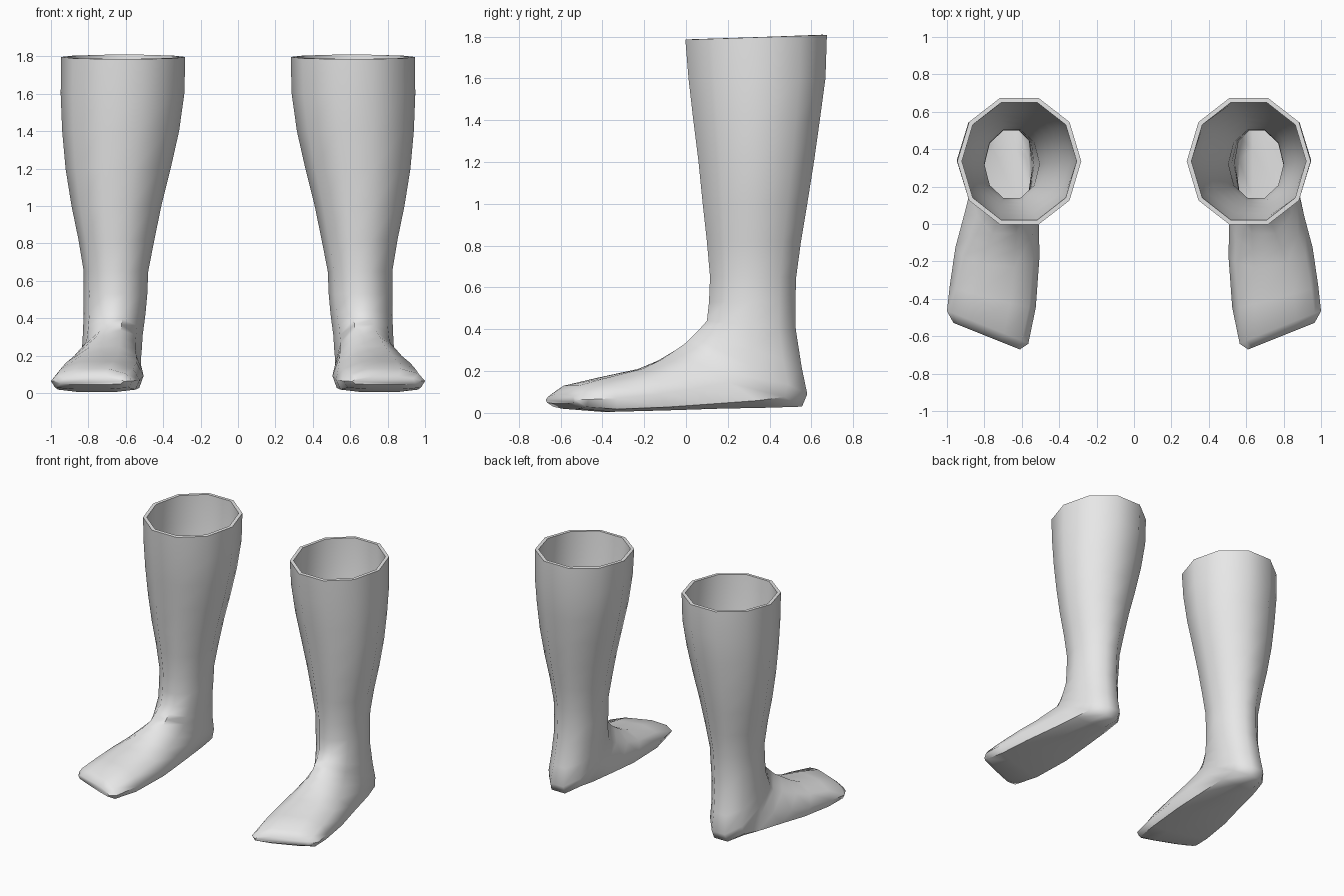
import bpy, bmesh, math
from mathutils import Vector

if "Cube" in bpy.data.objects:
    bpy.data.objects.remove(bpy.data.objects["Cube"], do_unlink=True)

grey = bpy.data.materials.new("plain_grey")
grey.use_nodes = True
COLOUR = (0.8, 0.8, 0.8, 1)
grey.diffuse_color = COLOUR
grey.node_tree.nodes["Principled BSDF"].inputs["Base Color"].default_value = COLOUR

# Leg sections: height, inner x, outer x, front y, back y
LEG = [
    (1.60, .287, .948, .012, .667),
    (1.40, .315, .94, .035, .64),
    (1.20, .36, .922, .06, .612),
    (1.00, .41, .89, .08, .58),
    (0.82, .447, .853, .10, .55),
    (0.65, .48, .825, .115, .527),
    (0.53, .485, .825, .11, .523),
]
# Foot sections: inner x, outer x, top (y, z), bottom (y, z), flatness, toe slant
FOOT = [
    (.495, .825, (.10, .44), (.525, .40), 0, 0),
    (.51, .83, (.06, .395), (.553, .22), .1, 0),
    (.515, .835, (.03, .365), (.58, .09), .2, 0),
    (.52, .84, (.0, .335), (.555, .03), .35, 0),
    (.518, .87, (-.05, .30), (.40, .025), .6, 0),
    (.51, .91, (-.13, .25), (.15, .02), .8, .05),
    (.505, .955, (-.22, .21), (-.10, .012), 1, .1),
    (.525, .985, (-.40, .168), (-.38, .005), 1, .25),
    (.565, 1.0, (-.55, .13), (-.555, .02), 1, .4),
    (.61, .965, (-.60, .088), (-.60, .045), 1, .4),
]
# Half outline from top to bottom: (sideways, depth) for round and flat-soled
ROUND = [(.31, 1), (.81, .81), (1, .5), (.81, .19), (.31, 0)]
FLAT = [(.40, 1), (.84, .76), (1, .4), (.9, .08), (.42, 0)]

def section(inner, outer, top, bottom, flat, slant):
    """Ten-sided ring spanning from its top point to its bottom point."""
    mid, half = (inner + outer) / 2, (outer - inner) / 2
    a, b = Vector((0, *top)), Vector((0, *bottom))
    sides = [Vector(r).lerp(Vector(f), flat) for r, f in zip(ROUND, FLAT)]
    loop = [(w, t) for w, t in sides] + [(-w, t) for w, t in reversed(sides)]
    ring = []
    for w, t in loop:
        p = b.lerp(a, t)
        ring.append(Vector((mid + w * half, p.y + slant * w * half, p.z)))
    return ring

def sock(name, side):
    rings = [section(.282, .945, (-.003, 1.785), (.674, 1.808), 0, 0)]
    rings += [section(i, o, (f, z), (b, z), 0, 0) for z, i, o, f, b in LEG]
    rings += [section(*s) for s in FOOT]
    bm = bmesh.new()
    loops = [[bm.verts.new((p.x * side, p.y, p.z)) for p in r] for r in rings]
    for upper, lower in zip(loops, loops[1:]):
        for i in range(len(upper)):
            j = (i + 1) % len(upper)
            face = [upper[i], upper[j], lower[j], lower[i]]
            bm.faces.new(face if side < 0 else face[::-1])
    # Toe tip, then make every face point outwards
    bm.faces.new(loops[-1])
    bmesh.ops.recalc_face_normals(bm, faces=bm.faces)
    bm.faces.ensure_lookup_table()
    first = bm.faces[0]
    centre = sum((v.co for v in loops[0]), Vector()) / len(loops[0])
    if first.normal.dot(first.calc_center_median() - centre) < 0:
        bmesh.ops.reverse_faces(bm, faces=bm.faces)
    mesh = bpy.data.meshes.new(name)
    bm.to_mesh(mesh)
    bm.free()
    mesh.materials.append(grey)
    obj = bpy.data.objects.new(name, mesh)
    bpy.context.collection.objects.link(obj)

    # Fabric thickness, grown inwards
    shell = obj.modifiers.new("thickness", 'SOLIDIFY')
    shell.thickness = .025
    shell.offset = -1
    bpy.ops.object.select_all(action='DESELECT')
    obj.select_set(True)
    bpy.context.view_layer.objects.active = obj
    bpy.ops.object.modifier_apply(modifier=shell.name)
    bpy.ops.object.shade_smooth_by_angle(angle=math.radians(55))

sock("left_sock", 1)
sock("right_sock", -1)
